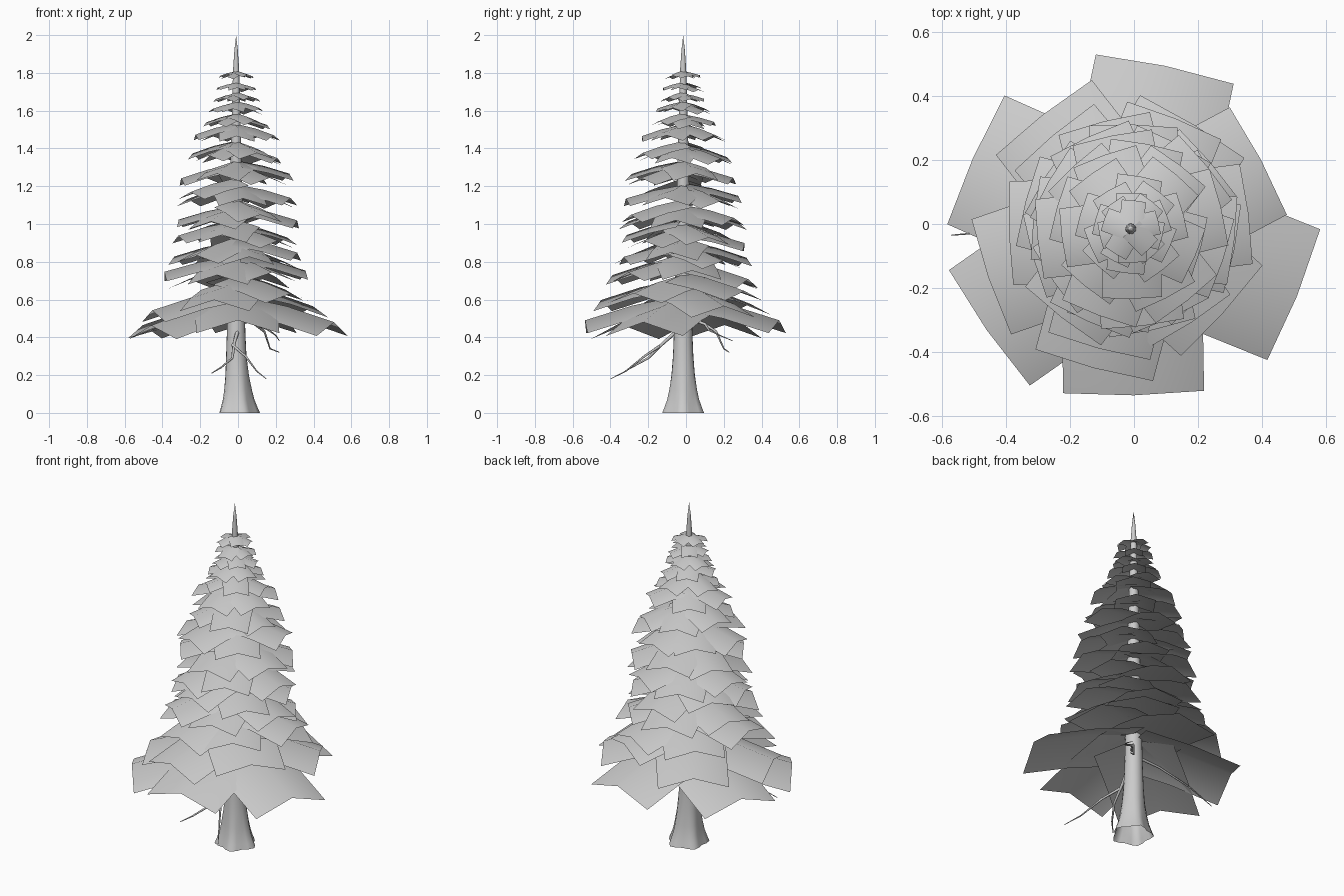
import bpy, bmesh, math, random
from mathutils import Vector

if "Cube" in bpy.data.objects:
    bpy.data.objects.remove(bpy.data.objects["Cube"])

random.seed(11)
CX, CY = -0.01, -0.015


def finish(name, bm, angle):
    me = bpy.data.meshes.new(name)
    bm.to_mesh(me)
    bm.free()
    ob = bpy.data.objects.new(name, me)
    bpy.context.collection.objects.link(ob)
    bpy.ops.object.select_all(action='DESELECT')
    ob.select_set(True)
    bpy.context.view_layer.objects.active = ob
    bpy.ops.object.shade_smooth_by_angle(angle=math.radians(angle))
    return ob


# trunk: lathed profile with lobed root flare, open underneath
def trunk():
    prof = [(0, .104), (.03, .094), (.07, .082), (.12, .073), (.2, .062), (.3, .054), (.42, .049), (.7, .043),
            (1.1, .035), (1.4, .028), (1.65, .021), (1.82, .016), (1.92, .009)]
    n = 20
    bm = bmesh.new()
    rings = []
    for z, r in prof:
        lobe = .12 * max(0, 1 - z / .25)
        ring = []
        for i in range(n):
            a = 2 * math.pi * i / n
            k = r * (1 + lobe * math.cos(5 * a))
            ring.append(bm.verts.new((CX * min(1, z * 3) + k * math.cos(a),
                                      CY + k * math.sin(a), z)))
        rings.append(ring)
    for lo, hi in zip(rings, rings[1:]):
        for i in range(n):
            j = (i + 1) % n
            bm.faces.new((lo[i], lo[j], hi[j], hi[i]))
    tip = bm.verts.new((CX, CY, 2.0))
    for i in range(n):
        bm.faces.new((rings[-1][i], rings[-1][(i + 1) % n], tip))
    finish("trunk", bm, 60)


trunk()


# one needle bough: rectangular card, ridged along the middle and drooping
def card(bm, ang, r, z, width, droop=.25):
    d = Vector((math.cos(ang), math.sin(ang), 0))
    s = Vector((-d.y, d.x, 0))
    grid = []
    for u, drop in ((.03, 0), (.52, .4 * droop), (1, droop)):
        row = []
        for v in (-1, 0, 1):
            p = Vector((CX, CY, z)) + d * (u * r - .02 * r * abs(v)) + s * (v * width / 2)
            p.z -= r * (drop + .13 * abs(v))
            row.append(bm.verts.new(p))
        grid.append(row)
    for i in range(2):
        for j in range(2):
            bm.faces.new((grid[i][j], grid[i + 1][j], grid[i + 1][j + 1], grid[i][j + 1]))


# lowest skirt and the tier above it: angle, reach and root height of each bough
bm = bmesh.new()
for a, r, z in ((78, .52, .62), (156, .54, .60), (215, .55, .60), (271, .52, .62), (338, .56, .62),
                (28, .46, .68), (128, .45, .69), (199, .47, .66), (255, .45, .71), (318, .39, .73),
                (59, .38, .74)):
    card(bm, math.radians(a), r, z, .44 if r > .5 else .38)
finish("lower_boughs", bm, 60)

# upper tiers: root height, reach, number of boughs
tiers = [(.82, .37, 6), (.91, .335, 6), (1.0, .315, 6), (1.11, .31, 6),
         (1.22, .295, 6), (1.33, .28, 6), (1.43, .24, 6), (1.515, .215, 5),
         (1.58, .165, 5), (1.64, .14, 5), (1.695, .115, 5), (1.745, .105, 5), (1.805, .09, 5)]
bm = bmesh.new()
for t, (z, r, n) in enumerate(tiers):
    for i in range(n):
        a = math.radians(8 + t * 37) + 2 * math.pi * (i + random.uniform(-.12, .12)) / n
        k = r * random.uniform(.94, 1.05)
        card(bm, a, k, z + random.uniform(-.08, .08) * r, .85 * k, random.uniform(.22, .28))
finish("upper_boughs", bm, 60)


# bare dead twigs under the foliage
def twig(pts, rad):
    cu = bpy.data.curves.new("dead_twig", 'CURVE')
    cu.dimensions = '3D'
    cu.bevel_depth = rad
    cu.bevel_resolution = 1
    cu.use_fill_caps = True
    sp = cu.splines.new('POLY')
    sp.points.add(len(pts) - 1)
    for i, p in enumerate(pts):
        sp.points[i].co = (*p, 1)
        sp.points[i].radius = 1 - .8 * i / (len(pts) - 1)
    bpy.context.collection.objects.link(bpy.data.objects.new("dead_twig", cu))


twig([(0, -.04, .44), (-.02, -.12, .37), (-.03, -.2, .29), (-.09, -.29, .24), (-.14, -.34, .21)], .011)
twig([(-.03, -.13, .36), (.04, -.22, .30), (.10, -.32, .22), (.15, -.40, .18)], .008)
twig([(.03, .02, .50), (.09, .10, .47), (.14, .16, .43), (.17, .20, .34), (.22, .23, .32)], .010)
twig([(.09, .10, .47), (.16, .12, .44), (.20, .18, .41), (.22, .25, .38)], .007)
twig([(-.04, -.02, .50), (-.2, -.03, .50), (-.4, -.02, .45), (-.57, -.035, .40)], .009)
